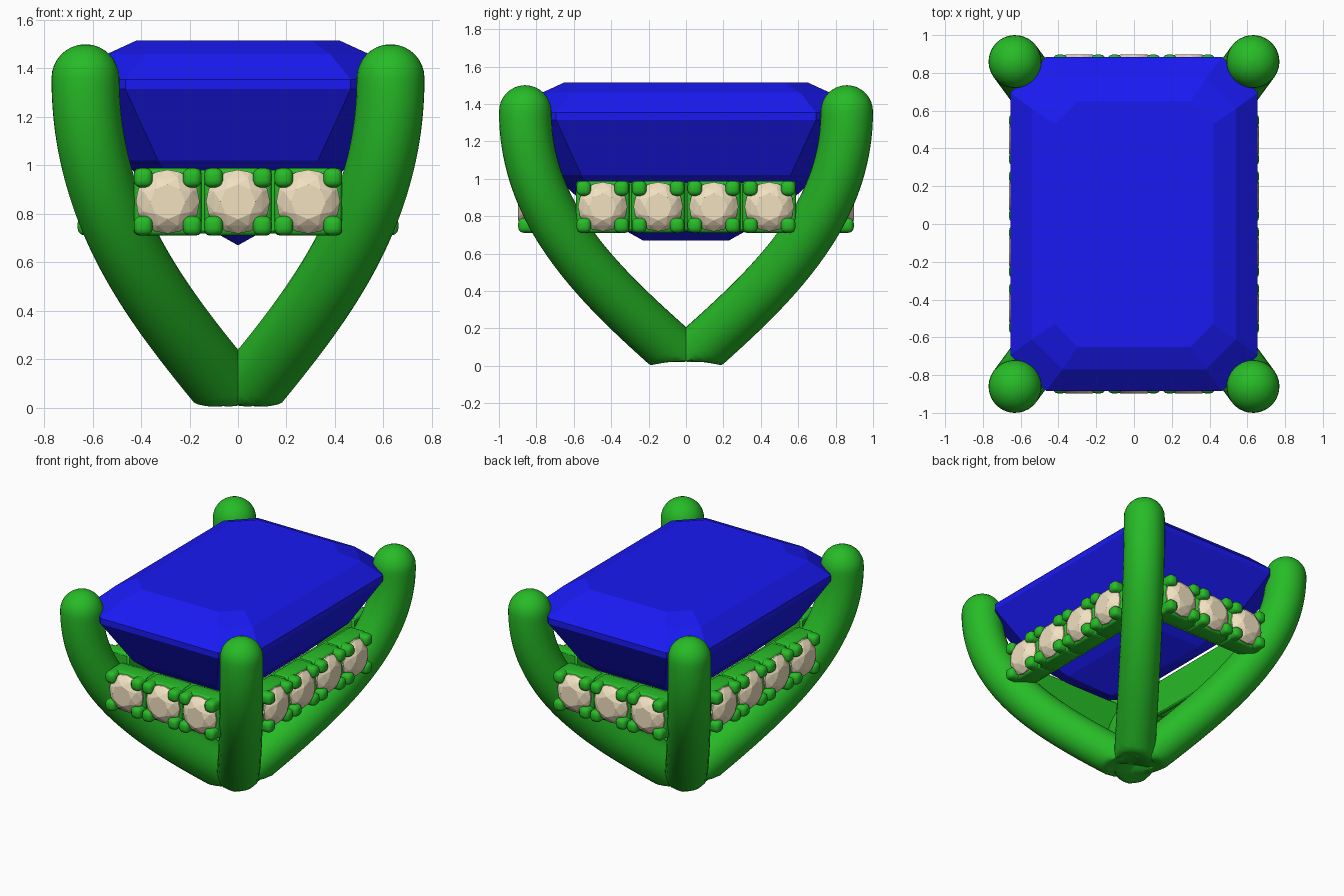
import bpy, bmesh, math
from mathutils import Vector, Matrix

if "Cube" in bpy.data.objects:
    bpy.data.objects.remove(bpy.data.objects["Cube"])


def material(name, color):
    m = bpy.data.materials.new(name)
    m.diffuse_color = (*color, 1)
    m.use_nodes = True
    m.node_tree.nodes["Principled BSDF"].inputs["Base Color"].default_value = m.diffuse_color
    return m


METAL = material("green_metal", (0.02, 0.5, 0.02))
BLUE = material("blue_gem", (0.01, 0.01, 0.9))
CREAM = material("cream_gem", (0.88, 0.75, 0.53))


def finish(bm, name, mat, smooth=False):
    bmesh.ops.recalc_face_normals(bm, faces=bm.faces[:])
    me = bpy.data.meshes.new(name)
    bm.to_mesh(me)
    bm.free()
    ob = bpy.data.objects.new(name, me)
    bpy.context.collection.objects.link(ob)
    me.materials.append(mat)
    if smooth:
        bpy.ops.object.select_all(action='DESELECT')
        ob.select_set(True)
        bpy.context.view_layer.objects.active = ob
        bpy.ops.object.shade_smooth_by_angle(angle=math.radians(40))
    return ob


def hull(bm, points):
    vs = [bm.verts.new(p) for p in points]
    bmesh.ops.convex_hull(bm, input=vs)


def rounded_box(bm, center, size, r, seg=3):
    mat = Matrix.Translation(center) @ Matrix.Diagonal((*size, 1))
    vs = bmesh.ops.create_cube(bm, size=1, matrix=mat)["verts"]
    edges = list({e for v in vs for e in v.link_edges})
    bmesh.ops.bevel(bm, geom=edges, offset=r, segments=seg, profile=0.5, affect='EDGES')


# Four corner prongs: tube on a bezier path, domed tip, foot trimmed to a finger arch
R, TOP = 0.14, Vector((0.63, 0.86, 0))
PATH = [(0, 0.02), (0.5, 0.40), (1, 0.78), (1, 1.36)]


def bez(t):
    k = ((1 - t) ** 3, 3 * t * (1 - t) ** 2, 3 * t * t * (1 - t), t ** 3)
    return [sum(a * p[i] for a, p in zip(k, PATH)) for i in (0, 1)]


def prong(name, sx, sy):
    bm = bmesh.new()
    out = Vector((TOP.x * sx, TOP.y * sy, 0))
    side = Vector((-out.y, out.x, 0)).normalized()
    stations = []
    for i in range(49):
        t = i / 48
        a, b = bez(max(t - 0.01, 0)), bez(min(t + 0.01, 1))
        u, z = bez(t)
        tan = (out * (b[0] - a[0]) + Vector((0, 0, b[1] - a[1]))).normalized()
        stations.append((out * u + Vector((0, 0, z)), tan, R))
    tip = stations[-1][0]
    for i in range(1, 9):
        a = math.radians(i * 11)
        stations.append((tip + Vector((0, 0, R * math.sin(a))), Vector((0, 0, 1)), R * math.cos(a)))
    rings = []
    for c, tan, r in stations:
        up = side.cross(tan)
        rings.append([bm.verts.new(c + r * (math.cos(a) * side + math.sin(a) * up))
                      for a in (2 * math.pi * k / 32 for k in range(32))])
    for p, q in zip(rings, rings[1:]):
        for k in range(32):
            j = (k + 1) % 32
            bm.faces.new((p[k], p[j], q[j], q[k]))
    bm.faces.new(rings[0])
    bm.faces.new(rings[-1])
    for v in bm.verts:
        if abs(v.co.y) < 0.5:
            v.co.z = max(v.co.z, math.sqrt(0.64 - v.co.y ** 2) - 0.775)
    finish(bm, name, METAL, True)


for sx, nx in ((-1, "left"), (1, "right")):
    for sy, ny in ((-1, "front"), (1, "back")):
        prong(f"{ny}_{nx}_prong", sx, sy)

# Step-cut centre stone: stacked octagons (half x, half y, corner cut, z) down to a keel line
LAYERS = [(0.42, 0.65, 0.12, 1.515), (0.54, 0.77, 0.16, 1.46), (0.655, 0.885, 0.19, 1.355),
          (0.655, 0.885, 0.19, 1.315), (0.48, 0.71, 0.15, 1.02), (0.25, 0.48, 0.08, 0.81)]
pts = [(0, -0.23, 0.67), (0, 0.23, 0.67)]
for x, y, c, z in LAYERS:
    for sx in (-1, 1):
        for sy in (-1, 1):
            pts += [(sx * x, sy * (y - c), z), (sx * (x - c), sy * y, z)]
bm = bmesh.new()
hull(bm, pts)
bmesh.ops.dissolve_limit(bm, angle_limit=0.01, verts=bm.verts[:], edges=bm.edges[:])
finish(bm, "centre_stone", BLUE)

# Side rails with claw-set round stones, built facing -y and turned into place
ZC = 0.85


def small_stone(bm, x, d):
    def ring(n, r, y, off=0):
        return [(x + r * math.cos(2 * math.pi * (k + off) / n), y,
                 ZC + r * math.sin(2 * math.pi * (k + off) / n)) for k in range(n)]
    hull(bm, ring(8, 0.072, -d) + ring(8, 0.107, -d + 0.02, 0.5) + ring(16, 0.132, -d + 0.05)
         + ring(16, 0.132, -d + 0.06) + [(x, -d + 0.17, ZC)])


def rail(name, angle, d, n, pitch):
    turn = Matrix.Rotation(angle, 4, 'Z')
    metal, stones = bmesh.new(), bmesh.new()
    rounded_box(metal, (0, -d + 0.145, ZC), (n * pitch - 0.01, 0.13, 0.262), 0.01, 1)
    for i in range(n):
        x = (i - (n - 1) / 2) * pitch
        rounded_box(metal, (x, -d + 0.125, ZC), (pitch - 0.012, 0.13, 0.278), 0.02)
        for sx in (-1, 1):
            for sz in (-1, 1):
                rounded_box(metal, (x + sx * 0.101, -d + 0.055, ZC + sz * 0.099),
                            (0.078, 0.11, 0.08), 0.028)
        small_stone(stones, x, d)
    for bm in (metal, stones):
        bmesh.ops.transform(bm, matrix=turn, verts=bm.verts[:])
    finish(metal, name + "_rail", METAL, True)
    finish(stones, name + "_rail_stones", CREAM)


rail("front", 0, 0.897, 3, 0.29)
rail("right", math.pi / 2, 0.662, 4, 0.297)
rail("back", math.pi, 0.897, 3, 0.29)
rail("left", -math.pi / 2, 0.662, 4, 0.297)
